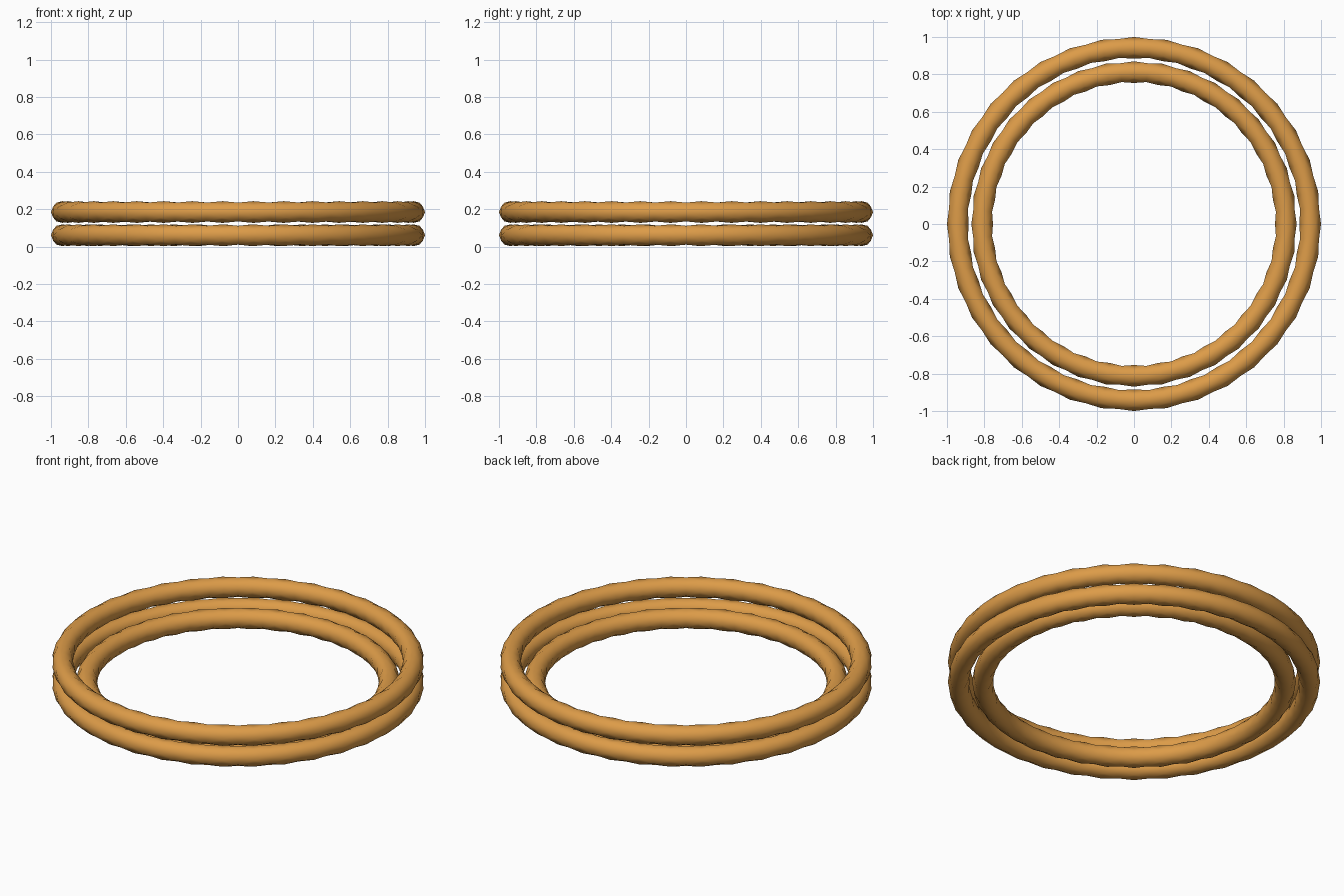
import bpy
import bmesh
from math import sin, cos, pi

cube = bpy.data.objects.get("Cube")
if cube:
    bpy.data.objects.remove(cube, do_unlink=True)

RINGS, SIDES = 72, 6      # cross-sections around the hoop, sides of the tube
TUBE = 0.058

gold = bpy.data.materials.new("warm_gold")
gold.use_nodes = True
color = (0.72, 0.33, 0.065, 1)
gold.diffuse_color = color
gold.node_tree.nodes["Principled BSDF"].inputs["Base Color"].default_value = color


def hoop(name, radius, height):
    """Faceted hoop whose cross-sections alternate by half a side."""
    bm = bmesh.new()
    loops = []
    for i in range(RINGS):
        around = 2 * pi * i / RINGS
        loop = []
        for j in range(SIDES):
            a = 2 * pi * (j + 0.5 * (i % 2)) / SIDES
            r = radius + TUBE * cos(a)
            loop.append(bm.verts.new((r * cos(around), r * sin(around),
                                      height + TUBE * sin(a))))
        loops.append(loop)
    # Bridge neighbouring cross-sections with triangles
    for i in range(RINGS):
        p, q = loops[i], loops[(i + 1) % RINGS]
        if i % 2:
            p, q = q, p
        for j in range(SIDES):
            k = (j + 1) % SIDES
            bm.faces.new((p[j], p[k], q[j]))
            bm.faces.new((p[k], q[k], q[j]))
    bmesh.ops.recalc_face_normals(bm, faces=bm.faces)
    for f in bm.faces:
        f.smooth = True
    mesh = bpy.data.meshes.new(name)
    bm.to_mesh(mesh)
    bm.free()
    mesh.materials.append(gold)
    obj = bpy.data.objects.new(name, mesh)
    bpy.context.collection.objects.link(obj)
    return obj


# Two stacked outer hoops and one smaller hoop nested in the lower one
hoop("lower_outer_hoop", 1 - TUBE, 0.061)
hoop("upper_outer_hoop", 1 - TUBE, 0.185)
hoop("inner_hoop", 0.812, 0.061)
